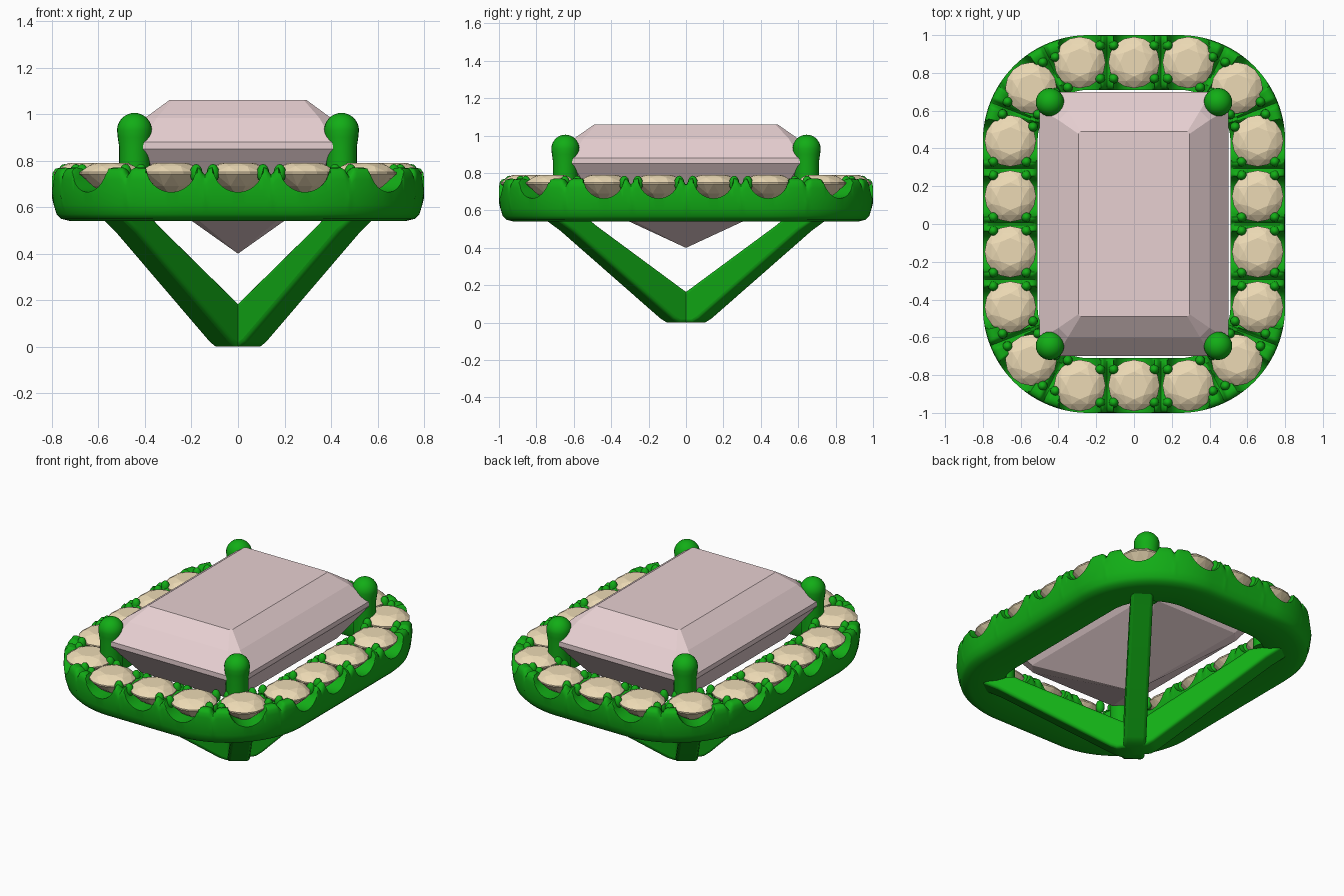
import bpy, bmesh, math
from mathutils import Vector, Matrix

if "Cube" in bpy.data.objects:
    bpy.data.objects.remove(bpy.data.objects["Cube"])


def material(name, rgb):
    m = bpy.data.materials.new(name)
    m.diffuse_color = (*rgb, 1)
    m.use_nodes = True
    m.node_tree.nodes["Principled BSDF"].inputs["Base Color"].default_value = m.diffuse_color
    return m


GREEN = material("green_metal", (0.006, 0.42, 0.008))
PINK = material("pink_gem", (0.80, 0.63, 0.64))
CREAM = material("cream_gem", (0.84, 0.70, 0.46))


def finish(bm, name, mat, smooth=None, bevel=0):
    bmesh.ops.recalc_face_normals(bm, faces=bm.faces)
    me = bpy.data.meshes.new(name)
    bm.to_mesh(me)
    bm.free()
    ob = bpy.data.objects.new(name, me)
    bpy.context.collection.objects.link(ob)
    me.materials.append(mat)
    if bevel:
        b = ob.modifiers.new("soft_edges", 'BEVEL')
        b.width, b.segments = bevel, 3
    if smooth:
        bpy.ops.object.select_all(action='DESELECT')
        ob.select_set(True)
        bpy.context.view_layer.objects.active = ob
        bpy.ops.object.shade_smooth_by_angle(angle=math.radians(smooth))
    return ob


def hull(points, name, mat):
    bm = bmesh.new()
    for p in points:
        bm.verts.new(p)
    bmesh.ops.convex_hull(bm, input=bm.verts)
    bmesh.ops.dissolve_limit(bm, angle_limit=0.01, verts=bm.verts, edges=bm.edges)
    return finish(bm, name, mat)


# Halo stone positions with outward normals, ordered around the ring
d = math.sqrt(0.5)
spots = []
for sx in (-1, 1):
    for y in (-0.44, -0.147, 0.147, 0.44):
        spots.append((Vector((sx * 0.655, y)), Vector((sx, 0))))
    for sy in (-1, 1):
        spots.append((Vector((sx * 0.545, sy * 0.72)), Vector((sx * d, sy * d))))
for sy in (-1, 1):
    for x in (-0.287, 0, 0.287):
        spots.append((Vector((x, sy * 0.855)), Vector((0, sy))))
spots.sort(key=lambda s: math.atan2(s[0].y, s[0].x))
gaps = []
for i, (p, n) in enumerate(spots):
    q, m = spots[(i + 1) % len(spots)]
    gaps.append(((p + q) / 2, (n + m).normalized()))


def outline(step=0.008, hx=0.8, hy=1.0, r=0.56):
    """Outer rounded rectangle as points with normals."""
    out = []
    corners = [(1, 1), (-1, 1), (-1, -1), (1, -1)]
    for k, (sx, sy) in enumerate(corners):
        c = Vector((sx * (hx - r), sy * (hy - r)))
        arc = int(r * math.pi / 2 / step)
        for i in range(arc + 1):
            a = math.pi / 2 * (k + i / arc)
            n = Vector((math.cos(a), math.sin(a)))
            out.append((c + n * r, n))
        nx, ny = corners[(k + 1) % 4]
        e = Vector((nx * (hx - r), ny * (hy - r))) + n * r
        s = out[-1][0]
        cnt = int((e - s).length / step)
        out += [(s.lerp(e, i / cnt), n) for i in range(1, cnt)]
    return out


def across(p, spot):
    """Sideways distance from a stone's or gap's radial line."""
    c, n = spot
    return abs((p - c).cross(n)) if (p - c).length < 0.24 else 9


# Halo ring: swept section, scalloped under stones and notched between them
section = [(0, .72), (0, .67), (.008, .61), (.02, .57), (.04, .55), (.08, .54),
           (.23, .54), (.27, .55), (.285, .58), (.29, .66), (.29, .73), (.28, .755),
           (.26, .768), (.23, .765), (.19, .735), (.145, .72), (.10, .735),
           (.06, .765), (.035, .77), (.015, .765), (.003, .748)]
bm = bmesh.new()
rows = []
for o, n in outline():
    row = []
    for off, z in section:
        p = o - n * off
        if z > 0.66:
            notch = min(across(p, g) for g in gaps)
            z -= 0.03 * math.exp(-(notch / 0.014) ** 2)
            t = min(across(p, s) for s in spots)
            if t < 0.107:
                z = min(z, 0.772 - math.sqrt(0.107 ** 2 - t * t))
        row.append(bm.verts.new((p.x, p.y, z)))
    rows.append(row)
for i, a in enumerate(rows):
    b = rows[(i + 1) % len(rows)]
    for j in range(len(section)):
        k = (j + 1) % len(section)
        bm.faces.new((a[j], a[k], b[k], b[j]))
finish(bm, "halo_ring", GREEN, 45)

# Bead prongs between the halo stones
bm = bmesh.new()
for c, n in gaps:
    t = Vector((-n.y, n.x))
    for u in (-0.085, 0.09):
        for v in (-0.036, 0.036):
            p = c + n * u + t * v
            M = Matrix.Translation((p.x, p.y, 0.745)) @ Matrix.Diagonal((1, 1, 1.5, 1))
            bmesh.ops.create_uvsphere(bm, u_segments=12, v_segments=8, radius=0.027, matrix=M)
finish(bm, "bead_prongs", GREEN, 60)


# Round brilliant halo stones
def circle(r, z, n, turn=0.0):
    return [Vector((r * math.cos(2 * math.pi * (i + turn) / n),
                    r * math.sin(2 * math.pi * (i + turn) / n), z)) for i in range(n)]


brilliant = (circle(.073, .79, 8) + circle(.107, .776, 8, .5) + circle(.136, .75, 16)
             + circle(.136, .742, 16) + circle(.085, .69, 8, .5) + [Vector((0, 0, .635))])
for i, (c, n) in enumerate(spots):
    M = Matrix.Translation((c.x, c.y, 0)) @ Matrix.Rotation(math.atan2(n.y, n.x), 4, 'Z')
    hull([M @ v for v in brilliant], f"halo_stone_{i + 1}", CREAM)


# Large rectangular centre stone with cut corners
def layer(x, y, cut, z):
    return [(sx * a, sy * b, z) for sx in (-1, 1) for sy in (-1, 1)
            for a, b in ((x, y - cut), (x - cut, y))]


hull(layer(.295, .49, .012, 1.06) + layer(.40, .60, .05, .983) + layer(.5, .7, .09, .88)
     + layer(.5, .7, .09, .85) + layer(.36, .55, .06, .655) + [(0, 0, .40)],
     "centre_stone", PINK)

# Four round-tipped claws: lathed profile
profile = [(0, .56), (.066, .56), (.066, .86), (.072, .90)]
profile += [(.075 * math.cos(a), .93 + .075 * math.sin(a))
            for a in [math.pi / 2 * i / 8 for i in range(9)]]
for sx in (-1, 1):
    for sy in (-1, 1):
        side = ("back" if sy > 0 else "front") + ("_right" if sx > 0 else "_left")
        bm = bmesh.new()
        vs = [bm.verts.new((r, 0, z)) for r, z in profile]
        es = [bm.edges.new(e) for e in zip(vs, vs[1:])]
        bmesh.ops.spin(bm, geom=vs + es, cent=(0, 0, 0), axis=(0, 0, 1),
                       angle=2 * math.pi, steps=24)
        bmesh.ops.remove_doubles(bm, verts=bm.verts, dist=1e-4)
        bmesh.ops.translate(bm, verts=bm.verts, vec=(sx * .445, sy * .645, 0))
        finish(bm, "claw_" + side, GREEN, 50)

        # Sloping support leg from the halo corner to the base
        bm = bmesh.new()
        u = Vector((sx * 0.6, sy * 0.8, 0))
        w = Vector((-u.y, u.x, 0)) * 0.065
        path = [(-.03, 0), (.09, 0), (.13, .02), (.80, .49), (.92, .56), (.70, .56),
                (.64, .52), (.03, .16), (-.03, .16)]
        f = bm.faces.new([bm.verts.new(u * a - w + Vector((0, 0, z))) for a, z in path])
        ext = bmesh.ops.extrude_face_region(bm, geom=[f])
        bmesh.ops.translate(bm, vec=w * 2,
                            verts=[v for v in ext["geom"] if isinstance(v, bmesh.types.BMVert)])
        finish(bm, "leg_" + side, GREEN, 40, bevel=0.018)
